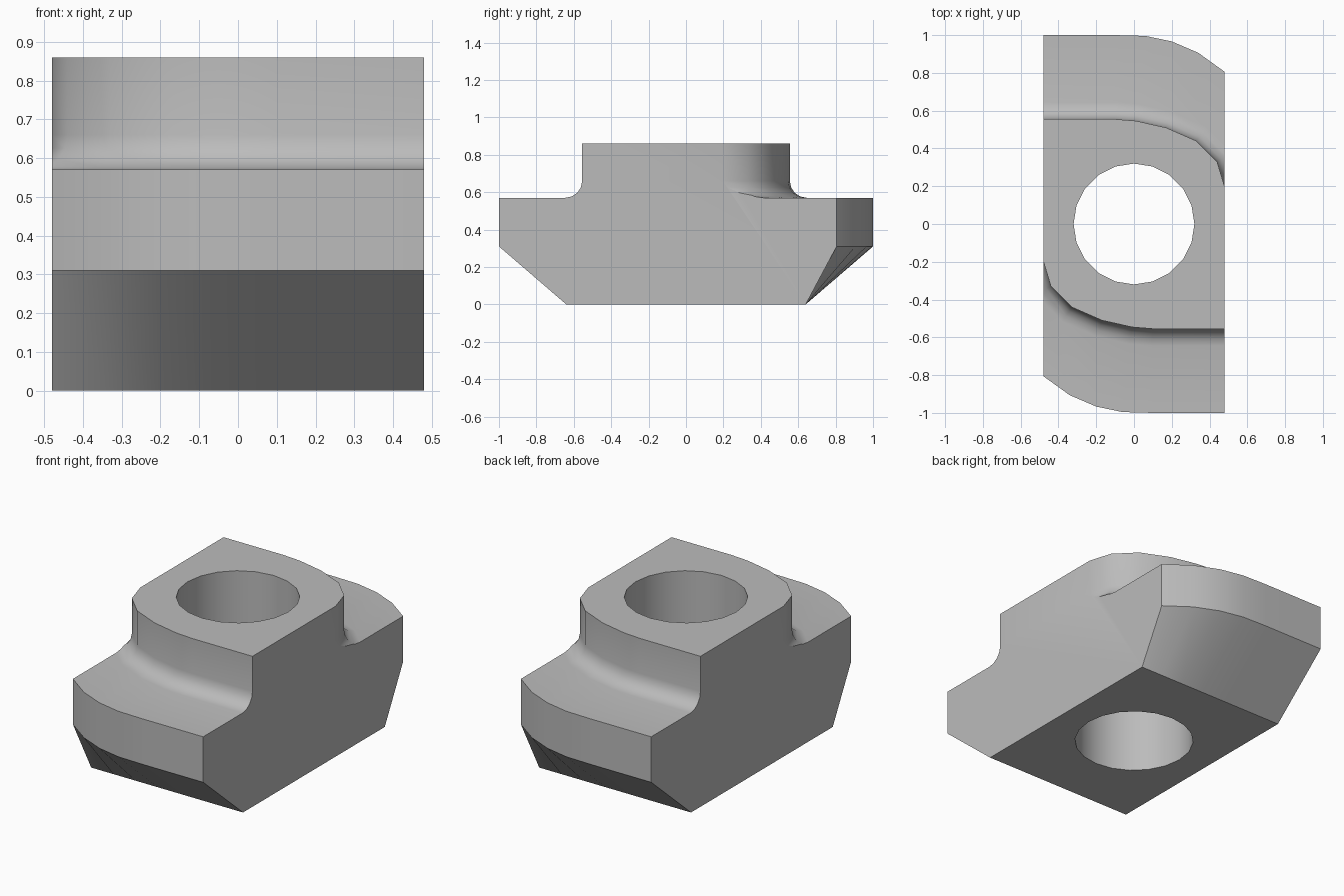
import bpy, bmesh, math
from mathutils import Vector

if "Cube" in bpy.data.objects:
    bpy.data.objects.remove(bpy.data.objects["Cube"])

HALF_WIDTH, OVERHANG = 0.48, 0.6
FLANGE_TOP, CHAMFER_TOP, TOP = 0.57, 0.31, 0.86
FILLET, FILLET_STEPS = 0.09, 4

# One plain grey finish
steel = bpy.data.materials.new("steel grey")
steel.use_nodes = True
grey = (0.5, 0.5, 0.5, 1)
steel.diffuse_color = grey
steel.node_tree.nodes["Principled BSDF"].inputs["Base Color"].default_value = grey


# Half outlines: straight run, then a rounded corner
def flange_y(x):
    radius, start = 0.74, -0.02
    run = max(0, x - start)
    return 1 - radius + math.sqrt(radius ** 2 - run ** 2)


flange_x = [-OVERHANG, -0.1, 0.06, 0.2, 0.34, HALF_WIDTH, OVERHANG]
flange = [Vector((x, flange_y(x))) for x in flange_x]
base = [Vector((x, 0.64)) for x in flange_x]
neck = [Vector(p) for p in ((-OVERHANG, 0.555), (-0.1, 0.555), (0.01, 0.546),
                            (0.17, 0.51), (0.33, 0.44), (0.44, 0.33), (0.485, 0.18))]


def offset(points, distance):
    """Move an open outline outwards along its normals."""
    moved = []
    for i, p in enumerate(points):
        along = points[min(i + 1, len(points) - 1)] - points[max(i - 1, 0)]
        moved.append(p + Vector((-along.y, along.x)).normalized() * distance)
    return moved


# Stack of half outlines from the base to the top of the neck
levels = [(base, 0), (flange, CHAMFER_TOP), (flange, FLANGE_TOP)]
for i in range(FILLET_STEPS + 1):
    a = math.pi / 2 * i / FILLET_STEPS
    levels.append((offset(neck, FILLET * (1 - math.sin(a))),
                   FLANGE_TOP + FILLET * (1 - math.cos(a))))
levels.append((neck, TOP))

# Loft, with each outline repeated by a half turn
bm = bmesh.new()
rings = []
for half, z in levels:
    rings.append([bm.verts.new((s * p.x, s * p.y, z)) for s in (1, -1) for p in half])
for low, high in zip(rings, rings[1:]):
    for i in range(len(low)):
        j = (i + 1) % len(low)
        bm.faces.new((low[i], low[j], high[j], high[i]))
bm.faces.new(rings[0])
bm.faces.new(rings[-1])

# Trim both sides flat and cap them
for side in (1, -1):
    cut = bmesh.ops.bisect_plane(bm, geom=bm.verts[:] + bm.edges[:] + bm.faces[:], dist=1e-5,
                                 plane_co=(side * HALF_WIDTH, 0, 0), plane_no=(side, 0, 0),
                                 clear_outer=True)
    rim = [e for e in cut["geom_cut"] if isinstance(e, bmesh.types.BMEdge)]
    bmesh.ops.contextual_create(bm, geom=rim)
bmesh.ops.recalc_face_normals(bm, faces=bm.faces[:])
mesh = bpy.data.meshes.new("slot_nut_body")
bm.to_mesh(mesh)
bm.free()
body = bpy.data.objects.new("slot_nut_body", mesh)
bpy.context.collection.objects.link(body)
mesh.materials.append(steel)

# Vertical through hole
bpy.ops.mesh.primitive_cylinder_add(vertices=20, radius=0.32, depth=2, location=(0, 0, 0.4))
cutter = bpy.context.object
cutter.name = "hole_cutter"
cutter.hide_render = True
cutter.data.materials.append(steel)
hole = body.modifiers.new("hole", "BOOLEAN")
hole.operation, hole.solver, hole.object = "DIFFERENCE", "EXACT", cutter

bpy.ops.object.select_all(action="DESELECT")
body.select_set(True)
bpy.context.view_layer.objects.active = body
bpy.ops.object.modifier_apply(modifier=hole.name)
bpy.data.objects.remove(cutter)

# Smooth the rounded walls, keep the edges crisp
bpy.ops.object.shade_smooth_by_angle(angle=math.radians(35))
